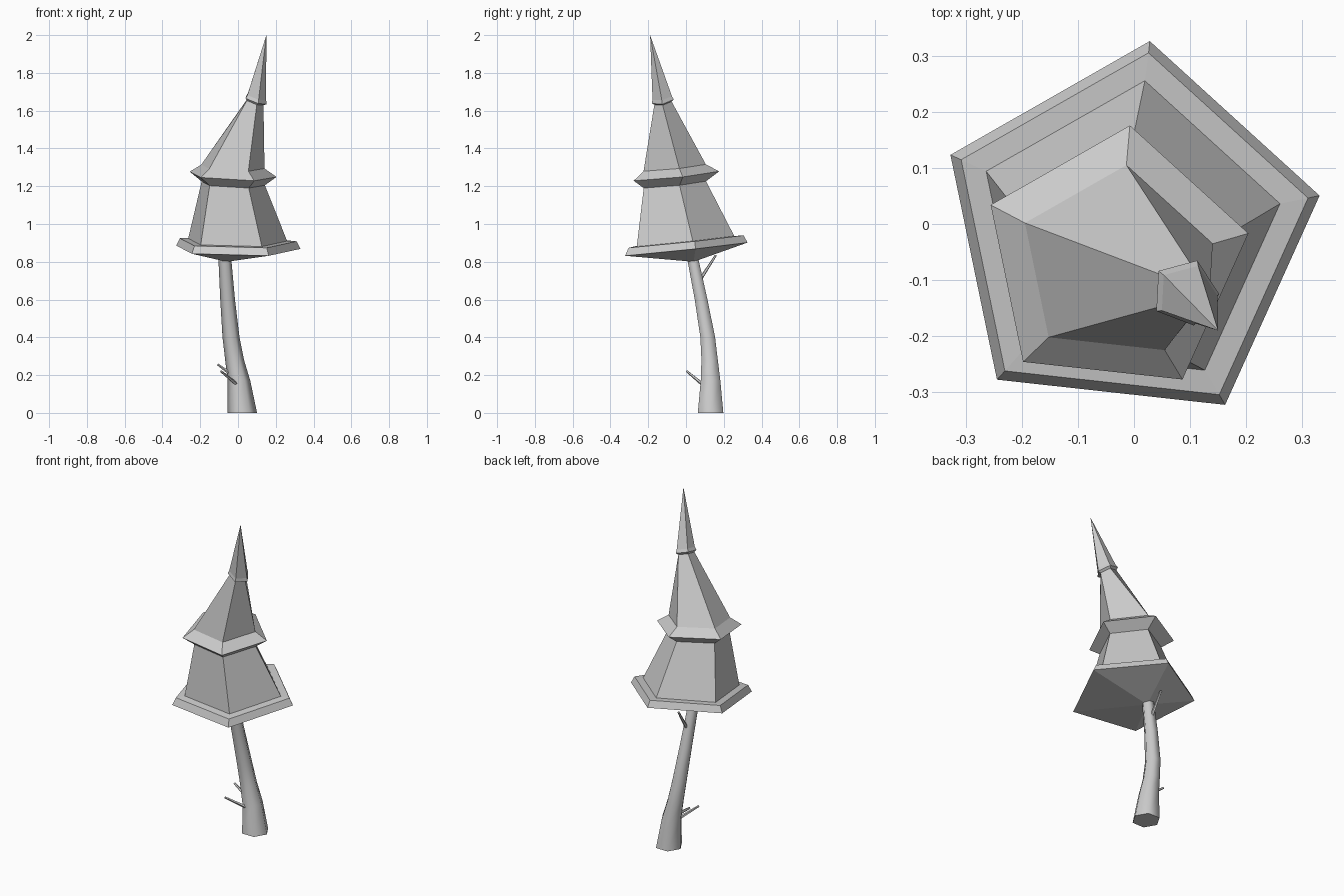
import bpy
from math import cos, sin, radians
from mathutils import Vector

if "Cube" in bpy.data.objects:
    bpy.data.objects.remove(bpy.data.objects["Cube"])


def ring(x, y, z, r, turn, sides=5, tilt=(0, 0)):
    """Regular polygon around (x, y, z); tilt is the slope along x and y."""
    pts = []
    for i in range(sides):
        a = radians(turn + 360 * i / sides)
        dx, dy = r * cos(a), r * sin(a)
        pts.append((x + dx, y + dy, z + tilt[0] * dx + tilt[1] * dy))
    return pts


def loft(name, rings, bottom=None, top=None, smooth=False):
    """Skin equal rings; close ends with a point or a flat cap."""
    n = len(rings[0])
    verts = [p for r in rings for p in r]
    faces = []
    for k in range(len(rings) - 1):
        for i in range(n):
            j = (i + 1) % n
            faces.append((k * n + i, k * n + j, (k + 1) * n + j, (k + 1) * n + i))
    last = (len(rings) - 1) * n
    if bottom:
        verts.append(bottom)
        faces += [((i + 1) % n, i, len(verts) - 1) for i in range(n)]
    else:
        faces.append(tuple(reversed(range(n))))
    if top:
        verts.append(top)
        faces += [(last + i, last + (i + 1) % n, len(verts) - 1) for i in range(n)]
    else:
        faces.append(tuple(range(last, last + n)))
    mesh = bpy.data.meshes.new(name)
    mesh.from_pydata(verts, [], faces)
    ob = bpy.data.objects.new(name, mesh)
    bpy.context.collection.objects.link(ob)
    if smooth:
        bpy.ops.object.select_all(action='DESELECT')
        ob.select_set(True)
        bpy.context.view_layer.objects.active = ob
        bpy.ops.object.shade_smooth_by_angle(angle=radians(65))
    return ob


# Foliage: three leaning pentagonal tiers with ledges, ending in a spike
low, mid, high = (-0.015, 0.105), (-0.05, 0.10), (-0.33, 0.20)
loft("foliage", [
    ring(-0.010, -0.020, 0.866, 0.348, 11.7, tilt=low),
    ring(-0.010, -0.020, 0.906, 0.327, 11.7, tilt=low),
    ring(-0.011, -0.020, 0.908, 0.277, 11.7, tilt=low),
    ring(-0.031, -0.070, 1.210, 0.177, 11.7, tilt=mid),
    ring(-0.034, -0.066, 1.256, 0.243, 11.7, tilt=mid),
    ring(-0.033, -0.071, 1.299, 0.177, 11.7, tilt=mid),
    ring(0.087, -0.121, 1.645, 0.048, -3, tilt=high),
    ring(0.091, -0.122, 1.655, 0.061, -3, tilt=high),
    ring(0.095, -0.125, 1.673, 0.054, -3, tilt=high),
], bottom=(-0.06, 0.04, 0.80), top=(0.15, -0.19, 2.0))

# Trunk: curved and tapering
trunk = [(0.023, 0.130, 0, 0.078), (0.005, 0.130, 0.17, 0.060),
         (-0.018, 0.125, 0.28, 0.050), (-0.037, 0.115, 0.40, 0.045),
         (-0.055, 0.080, 0.60, 0.039), (-0.070, 0.035, 0.82, 0.034)]
loft("trunk", [ring(x, y, z, r, 0, 6) for x, y, z, r in trunk], smooth=True)

# Branches: thin tapering twigs
twigs = [((-0.005, 0.090, 0.150), (-0.090, 0.005, 0.220)),
         ((-0.030, 0.120, 0.200), (-0.108, 0.120, 0.257)),
         ((-0.060, 0.065, 0.690), (-0.060, 0.158, 0.835))]
for i, (a, b) in enumerate(twigs):
    a, b = Vector(a), Vector(b)
    turn = (b - a).to_track_quat('Z', 'Y')
    ends = [[tuple(p + turn @ Vector(q)) for q in ring(0, 0, 0, r, 0)]
            for p, r in ((a, 0.010), (b, 0.006))]
    loft(f"branch_{i + 1}", ends, smooth=True)
